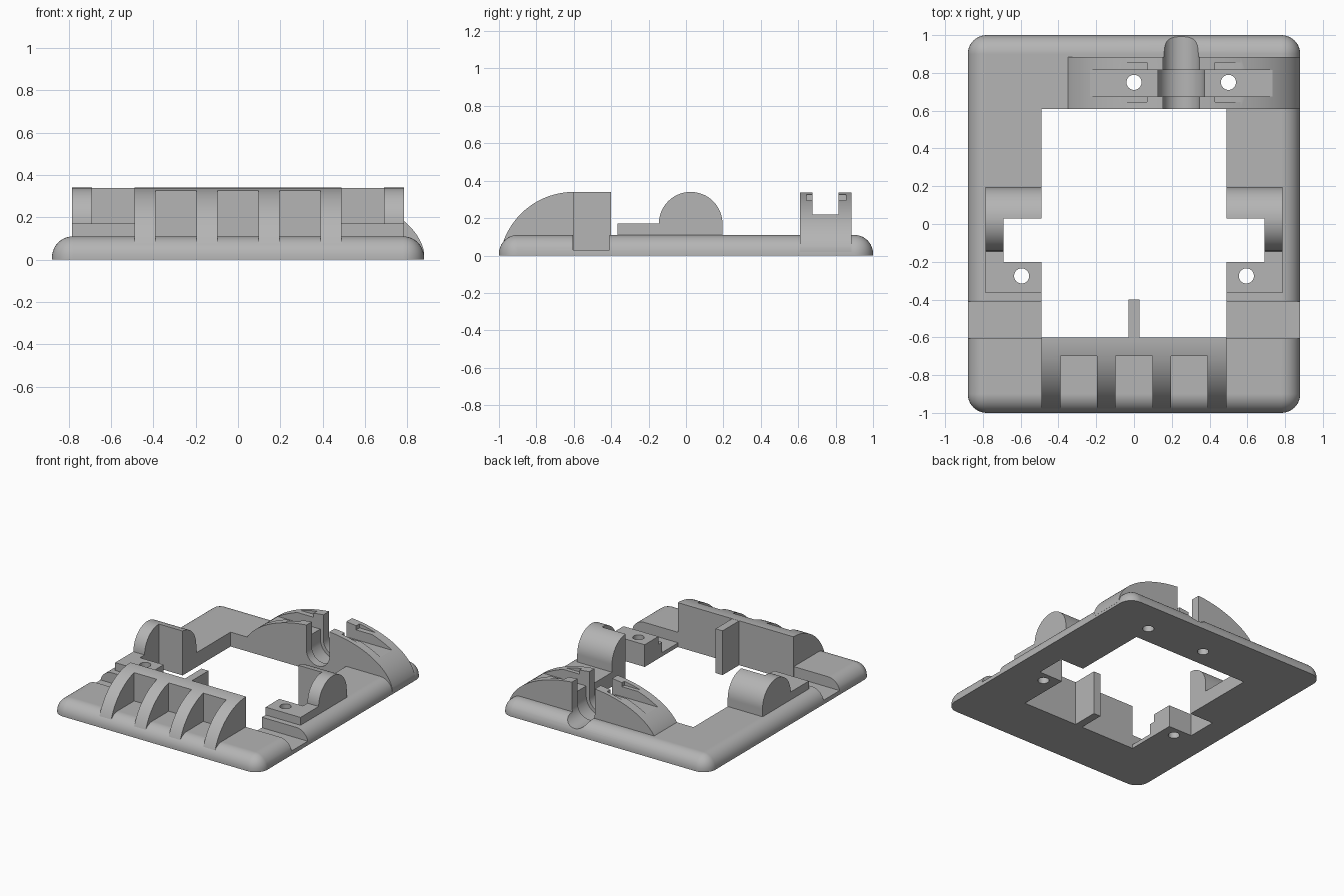
import bpy, bmesh
from math import sin, cos, radians, sqrt, asin, pi
from mathutils import Vector

if "Cube" in bpy.data.objects:
    bpy.data.objects.remove(bpy.data.objects["Cube"], do_unlink=True)

# Single plain grey plastic
GREY = (0.46, 0.46, 0.46, 1)
grey = bpy.data.materials.new("grey plastic")
grey.use_nodes = True
grey.diffuse_color = GREY
grey.node_tree.nodes["Principled BSDF"].inputs["Base Color"].default_value = GREY


def finish(name, bm):
    bmesh.ops.recalc_face_normals(bm, faces=bm.faces)
    mesh = bpy.data.meshes.new(name)
    bm.to_mesh(mesh)
    bm.free()
    mesh.materials.append(grey)
    ob = bpy.data.objects.new(name, mesh)
    bpy.context.collection.objects.link(ob)
    return ob


def extrude(name, pts, axis, lo, hi):
    """Extrude a 2D profile along x (y,z), y (x,z) or z (x,y)."""
    place = {"x": lambda a, b: (lo, a, b),
             "y": lambda a, b: (a, lo, b),
             "z": lambda a, b: (a, b, lo)}[axis]
    bm = bmesh.new()
    face = bm.faces.new([bm.verts.new(place(a, b)) for a, b in pts])
    geom = bmesh.ops.extrude_face_region(bm, geom=[face])["geom"]
    step = Vector([(hi - lo) * (axis == k) for k in "xyz"])
    bmesh.ops.translate(bm, vec=step, verts=[g for g in geom if isinstance(g, bmesh.types.BMVert)])
    return finish(name, bm)


def box(name, x0, x1, y0, y1, z0, z1):
    return extrude(name, [(x0, y0), (x1, y0), (x1, y1), (x0, y1)], "z", z0, z1)


def arc(cx, cy, rx, ry, a0, a1, n=32):
    """Points on an ellipse between two angles in radians."""
    angles = [a0 + (a1 - a0) * i / n for i in range(n + 1)]
    return [(cx + rx * cos(a), cy + ry * sin(a)) for a in angles]


def hole(x, y):
    return extrude("hole_cutter", arc(x, y, 0.04, 0.04, 0, 2 * pi)[:-1], "z", -1, 1)


def cut(ob, cutters):
    """Subtract each cutter in turn, then discard it."""
    for c in cutters:
        c.hide_render = True
        mod = ob.modifiers.new("cut", "BOOLEAN")
        mod.operation, mod.solver, mod.object = "DIFFERENCE", "EXACT", c
        mesh = bpy.data.meshes.new_from_object(
            ob.evaluated_get(bpy.context.evaluated_depsgraph_get()))
        ob.modifiers.clear()
        ob.data = mesh
        bpy.data.objects.remove(c, do_unlink=True)


# Shared dimensions
W, TOP, TALL = 0.88, 0.11, 0.34
IN, FRONT, BACK = 0.49, -0.6, 0.61
MID = 0.25            # centre of the rear clamp
SLOT = (0.675, 0.815)


def notch(s):
    a, b = sorted((s * 0.4, s * 0.69))
    return box("notch_cutter", a, b, -0.2, 0.03, -1, 1)


def channel(s):
    a, b = sorted((s * IN, s * 1.2))
    return box("channel_cutter", a, b, -0.605, -0.41, 0.03, 1)


def u_groove(r, y0, y1, z=0.145):
    pts = arc(MID, z, r, r, pi, 2 * pi) + [(MID + r, 1), (MID - r, 1)]
    return extrude("groove_cutter", pts, "y", y0, y1)


def clamp_cutters():
    return [u_groove(0.097, 0.5, 1.2), u_groove(0.123, *SLOT),
            hole(0, 0.75), hole(2 * MID, 0.75)]


# Base plate with rounded corners and upper rim
bm = bmesh.new()
bmesh.ops.create_cube(bm, size=1)
bmesh.ops.scale(bm, vec=(2 * W, 2, TOP), verts=bm.verts)
bmesh.ops.translate(bm, vec=(0, 0, TOP / 2), verts=bm.verts)
rim = [e for e in bm.edges if max(v.co.z for v in e.verts) > 0.01]
bmesh.ops.bevel(bm, geom=rim, offset=0.1, segments=10, profile=0.5, affect="EDGES")
plate = finish("base_plate", bm)
cut(plate, [box("opening_cutter", -IN, IN, FRONT, BACK, -1, 1)]
    + [f(s) for s in (-1, 1) for f in (notch, channel)]
    + [hole(s * 0.595, -0.275) for s in (-1, 1)] + clamp_cutters())

# Curved front wall with three open pockets between ribs
curve = arc(FRONT, -0.06, 0.4, 0.4, pi - asin(0.25), pi / 2)
wall = extrude("front_wall", curve + [(FRONT, 0.04)], "x", -IN, IN)
cut(wall, [box("pocket_cutter", x - 0.097, x + 0.097, -1.2, -0.7, 0.06, 1)
           for x in (-0.293, 0, 0.293)])

# Centre rib behind the wall
rib = box("centre_rib", -0.03, 0.03, FRONT - 0.02, -0.4, 0, TALL - 0.001)

# Side mounts: half-round block with a low screw step
parts = [plate, wall, rib]
for side, s in (("left", 1), ("right", -1)):
    profile = ([(-0.365, 0.1), (-0.365, 0.17)]
               + arc(0.025, 0.17, 0.17, 0.17, pi, 0) + [(0.195, 0.1)])
    x0, x1 = sorted((s * IN, s * 0.785))
    mount = extrude(side + "_mount", profile, "x", x0, x1)
    cut(mount, [notch(s), hole(s * 0.595, -0.275)])
    parts.append(mount)

# Rear arched clamp with cross slot, cable groove and nut recesses
RX, LOW = 0.634, 0.02
a = asin(LOW / TALL)
clamp = extrude("rear_clamp", arc(MID, 0, RX, TALL, pi - a, a, 64), "y", BACK, 0.885)
cut(clamp, [box("end_cutter", W, 2, 0, 2, -1, 1),
            box("slot_cutter", -1, 2, *SLOT, 0.22, 1)]
    + [box("nut_cutter", x - 0.07, x + 0.07, 0.645, 0.855, 0.295, 1) for x in (0, 2 * MID)]
    + clamp_cutters())
parts.append(clamp)

# Smooth the rounds, keep flats crisp
for ob in parts:
    bpy.ops.object.select_all(action="DESELECT")
    ob.select_set(True)
    bpy.context.view_layer.objects.active = ob
    bpy.ops.object.shade_smooth_by_angle(angle=radians(30))
    mod = ob.modifiers.new("flat_faces", "WEIGHTED_NORMAL")
    mod.keep_sharp = True
